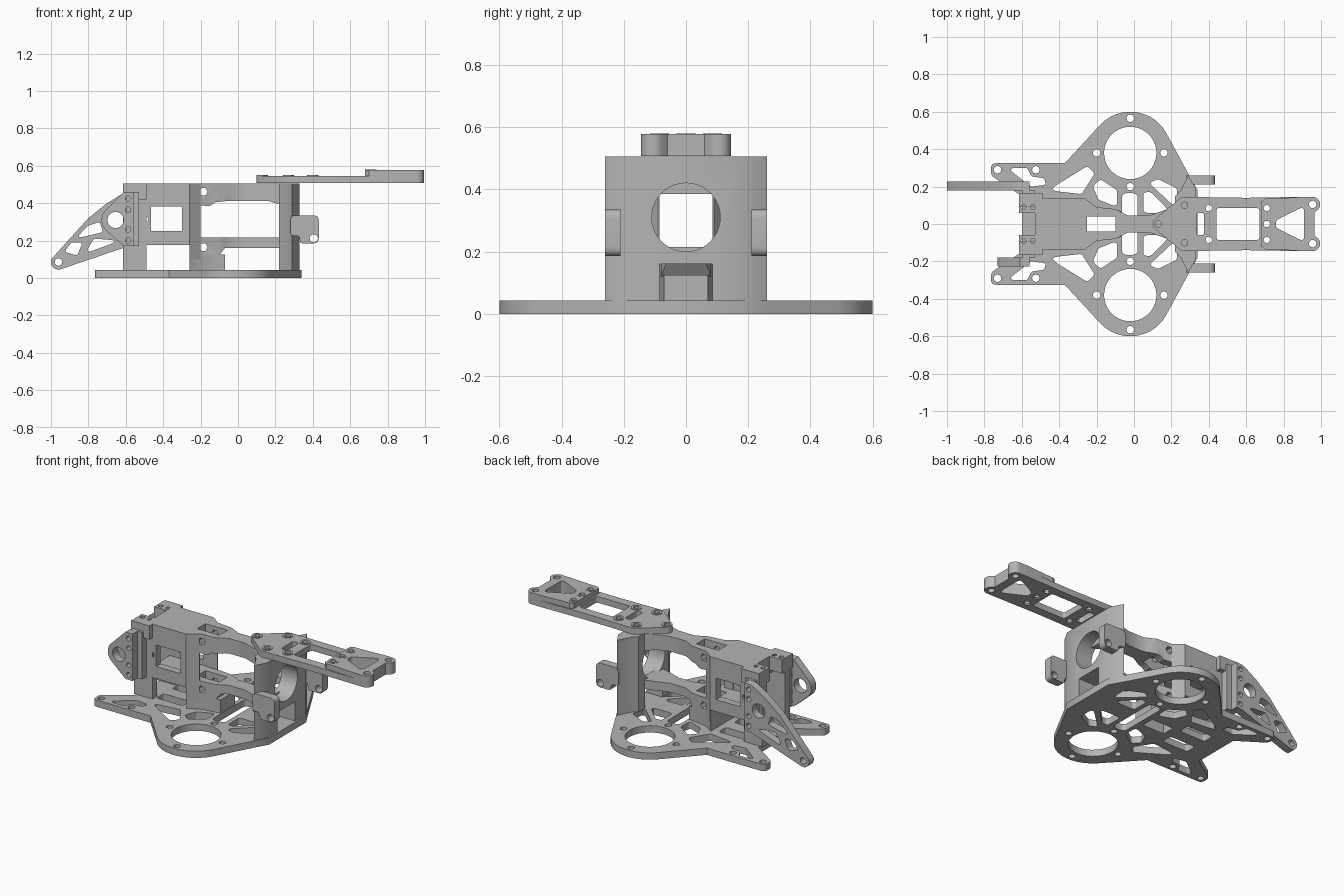
import bpy, bmesh
from math import pi, cos, sin, tan, radians
from mathutils import Vector, Matrix

cube = bpy.data.objects.get("Cube")
if cube:
    bpy.data.objects.remove(cube)

grey = bpy.data.materials.new("machined_grey")
grey.use_nodes = True
COLOUR = (.46, .46, .46, 1)
grey.diffuse_color = COLOUR
grey.node_tree.nodes["Principled BSDF"].inputs["Base Color"].default_value = COLOUR

# Columns are the local u, v and depth axes of each drawing plane
PLANES = {
    "top": Matrix.Identity(4),
    "side": Matrix(((1, 0, 0, 0), (0, 0, 1, 0), (0, 1, 0, 0), (0, 0, 0, 1))),
    "front": Matrix(((0, 0, 1, 0), (1, 0, 0, 0), (0, 1, 0, 0), (0, 0, 0, 1))),
}


def arc(u, v, radius, start=0, end=360, steps=10):
    turn = radians(end - start) / steps
    return [(u + radius * cos(radians(start) + i * turn),
             v + radius * sin(radians(start) + i * turn)) for i in range(steps + 1)]


def circle(u, v, radius, steps=24):
    return arc(u, v, radius, steps=steps)[:-1]


def box(u_low, u_high, v_low, v_high):
    return [(u_low, v_low), (u_high, v_low), (u_high, v_high), (u_low, v_high)]


def rounded(points, radius, steps=5):
    """Replace every corner of a polygon with a fillet."""
    result = []
    for i, point in enumerate(points):
        corner = Vector(point)
        a = Vector(points[i - 1]) - corner
        b = Vector(points[(i + 1) % len(points)]) - corner
        half = a.angle(b) / 2
        reach = min(radius / tan(half), a.length * .45, b.length * .45)
        start, end = corner + a.normalized() * reach, corner + b.normalized() * reach
        for k in range(steps + 1):
            t = k / steps
            result.append(tuple(start * (1 - t) ** 2 + corner * 2 * t * (1 - t) + end * t * t))
    return result


def flip(points):
    return [(u, -v) for u, v in points]


def both(shapes):
    return shapes + [flip(s) for s in shapes]


def mirrored(half):
    """Close a half outline across the centre line."""
    return half + flip(half)[::-1]


def finish(obj):
    bpy.ops.object.select_all(action="DESELECT")
    obj.select_set(True)
    bpy.context.view_layer.objects.active = obj
    bpy.ops.object.shade_smooth_by_angle(angle=radians(35))


def solid(name, outline, holes, low, high, plane="top"):
    """Extrude a flat profile with holes between two depths."""
    curve = bpy.data.curves.new(name, "CURVE")
    curve.dimensions, curve.fill_mode = "2D", "BOTH"
    curve.extrude = (high - low) / 2
    for loop in [outline] + holes:
        spline = curve.splines.new("POLY")
        spline.points.add(len(loop) - 1)
        for p, (u, v) in zip(spline.points, loop):
            p.co = (u, v, 0, 1)
        spline.use_cyclic_u = True
    temp = bpy.data.objects.new(name + "_profile", curve)
    bpy.context.collection.objects.link(temp)
    graph = bpy.context.evaluated_depsgraph_get()
    mesh = bpy.data.meshes.new_from_object(temp.evaluated_get(graph))
    bpy.data.objects.remove(temp)
    bm = bmesh.new()
    bm.from_mesh(mesh)
    bmesh.ops.remove_doubles(bm, verts=bm.verts, dist=.00001)
    bm.transform(PLANES[plane] @ Matrix.Translation((0, 0, (low + high) / 2)))
    bmesh.ops.recalc_face_normals(bm, faces=bm.faces)
    bm.to_mesh(mesh)
    bm.free()
    mesh.materials.clear()
    mesh.materials.append(grey)
    obj = bpy.data.objects.new(name, mesh)
    bpy.context.collection.objects.link(obj)
    finish(obj)
    return obj


def intersect(obj, other):
    """Keep only the volume shared by two profiles."""
    mod = obj.modifiers.new("shape", "BOOLEAN")
    mod.operation, mod.object, mod.solver = "INTERSECT", other, "EXACT"
    graph = bpy.context.evaluated_depsgraph_get()
    obj.data = bpy.data.meshes.new_from_object(obj.evaluated_get(graph))
    obj.modifiers.clear()
    bpy.data.objects.remove(other)
    finish(obj)


# Base plate with two motor rings, tail ears and lattice windows
ear = rounded([(-.6, .15), (-.765, .26), (-.765, .325), (-.37, .325)], .04)[6:18]
base_half = [(-.6, .15)] + ear + [(-.37, .325)] + arc(-.02, .38, .22, 137, 29, 24) + [(.295, .26), (.34, .18)]
windows = [
    [(-.68, .3), (-.57, .3), (-.55, .255), (-.48, .245), (-.47, .21), (-.55, .2)],
    [(-.46, .18), (-.25, .31), (-.21, .27), (-.28, .16)],
    [(-.22, .2), (-.18, .24), (-.09, .18), (-.09, .09), (-.19, .13)],
    [(.05, .06), (.05, .17), (.09, .17), (.2, .06)],
    [(.08, .22), (.13, .24), (.23, .19), (.23, .08)],
    [(-.48, .04), (-.48, .11), (-.3, .11), (-.3, .04)],
]
base_holes = [rounded(w, .02) for w in windows] + [circle(-.02, .38, .14, 40)]
base_holes += [circle(u, v, .02, 12) for u, v in
               [(-.02, .565), (-.2, .38), (.16, .38), (-.02, .2), (-.73, .29), (-.525, .29)]]
middle = [rounded(box(-.065, .02, -.165, .165), .03), box(-.25, -.1, -.04, .04)]
solid("base_plate", mirrored(base_half), both(base_holes) + middle, 0, .042)

# Front bulkhead: bored, notched at the foot, tapered at both ends
notched = mirrored([(.04, .085), (.04, .26), (.505, .26), (.505, .085)])
notched = [(-.26, .04), (-.085, .04), (-.085, .16), (.085, .16), (.085, .04),
           (.26, .04), (.26, .505), (-.26, .505)]
bulkhead = solid("front_bulkhead", notched, [circle(0, .31, .11, 40)], .2, .35, "front")
taper = mirrored([(.22, .15), (.25, .18), (.29, .26), (.33, .19)])
intersect(bulkhead, solid("taper", taper, [], 0, .6))

# Upper and lower spine beams: waisted in plan, arched in elevation
waist = [(-.53, .13), (-.26, .13), (-.2, .09), (-.1, .08), (-.03, .045), (.08, .045), (.18, .08), (.25, .1)]
spine_holes = [box(-.25, -.1, -.04, .04)]
hexes = {z: circle(-.185, z, .023, 6) for z in (.46, .165)}
upper_side = [(-.53, .4), (-.15, .385), (-.12, .405), (-.05, .412), (.16, .412),
              (.2, .4), (.25, .385), (.25, .505), (-.53, .505)]
lower_side = [(-.53, .175), (-.26, .175), (-.26, .12), (-.1, .12), (-.07, .16), (.25, .16),
              (.25, .215), (-.53, .215)]
for name, side, hole in (("upper_spine", upper_side, hexes[.46]), ("lower_spine", lower_side, hexes[.165])):
    beam = solid(name, mirrored(waist), spine_holes, 0, .6)
    intersect(beam, solid("elevation", side, [hole], -.2, .2, "side"))

# Centre pedestal, hollow in the middle
pedestal = mirrored([(-.26, .13), (-.2, .09), (-.07, .07)])
solid("centre_pedestal", pedestal, spine_holes, .04, .125)

for label, sign in (("left", 1), ("right", -1)):
    def span(low, high):
        return sorted((low * sign, high * sign))

    # Side panel of the square housing, with a window
    solid(label + "_housing_panel", box(-.535, -.26, .175, .505),
          [box(-.465, -.3, .25, .382), circle(-.495, .315, .016, 12)], *span(.09, .135), "side")
    # Bevelled corner pillar
    pillar = [(-.26, .085), (-.26, .135), (-.2, .09), (-.2, .085)]
    solid(label + "_pillar", [(u, v * sign) for u, v in pillar], [], .1, .505)
    # Tail post with its bolted top lug
    solid(label + "_tail_post", box(-.615, -.49, .04, .46), [], *span(.09, .135), "side")
    solid(label + "_post_cheek", box(-.6, -.53, .17, .46), [], *span(.13, .18), "side")
    lug = [(u, v * sign) for u, v in box(-.615, -.49, .06, .165)]
    solid(label + "_tail_lug", lug, [circle(u, .09 * sign, .014, 12) for u in (-.59, -.54)], .42, .505)
    # Front clip
    clip = rounded([(.28, .225), (.33, .225), (.33, .185), (.432, .185), (.432, .335), (.28, .335)], .03)
    solid(label + "_front_clip", clip, [circle(.405, .212, .022, 16)], *span(.21, .26), "side")

# Tail brackets: a long swept leg on the left, a short hub on the right
bolts = [circle(-.588, z, .015, 12) for z in (.2, .26, .365, .425)]
pivot = circle(-.655, .31, .043)
hub = [(-.56, .17), (-.56, .46), (-.61, .46)] + arc(-.655, .31, .075, 130, 230, 12) + [(-.61, .17)]
solid("right_tail_hub", hub, bolts + [pivot], -.228, -.18, "side")
leg = [(-.56, .17), (-.56, .46), (-.61, .455), (-.7, .4), (-.8, .32), (-.9, .21)]
leg += arc(-.96, .085, .04, 155, 285) + [(-.6, .165)]
struts = [
    [(-.87, .21), (-.8, .28), (-.74, .3), (-.72, .245)],
    [(-.93, .14), (-.89, .19), (-.83, .19), (-.86, .12)],
    [(-.82, .13), (-.77, .21), (-.63, .2)],
]
solid("left_tail_leg", leg, bolts + [pivot, circle(-.96, .085, .02, 16)] + [rounded(s, .015) for s in struts],
      .18, .228, "side")

# Long nose boom: slotted lower plate and raised fork at the tip
screws = [(.13, 0), (.71, 0)] + [(u, s * v) for s in (1, -1) for u, v in [(.27, .1), (.4, .085), (.71, .085)]]
tip = arc(.955, .105, .04, 90, -40)
boom = arc(.135, 0, .035, 180, 125, 5) + [(.25, .14), (.27, .145), (.6, .14), (.9, .145)] + tip + [(.965, .06)]
fork_window = rounded([(.76, -.02), (.76, .02), (.91, .095), (.91, -.095)], .02)
tip_holes = [circle(.955, v, .02, 16) for v in (.105, -.105)]
solid("boom_plate", mirrored(boom)[1:],
      [circle(u, v, .02, 16) for u, v in screws] + tip_holes
      + [rounded(box(.44, .67, -.085, .085), .015), rounded(box(.335, .375, -.06, .06), .015), fork_window], .507, .545)
fork = [(.68, .12), (.7, .135), (.75, .135), (.9, .145)] + tip + [(.965, .06)]
solid("boom_fork", mirrored(fork),
      [circle(u, v, .02, 16) for u, v in screws if u > .7] + tip_holes + [fork_window], .544, .578)

# Ring collars around the boom screws
for u, v in screws:
    solid("screw_collar", circle(u, v, .03), [circle(u, v, .017, 12)], .515, .58 if u > .7 else .55)
